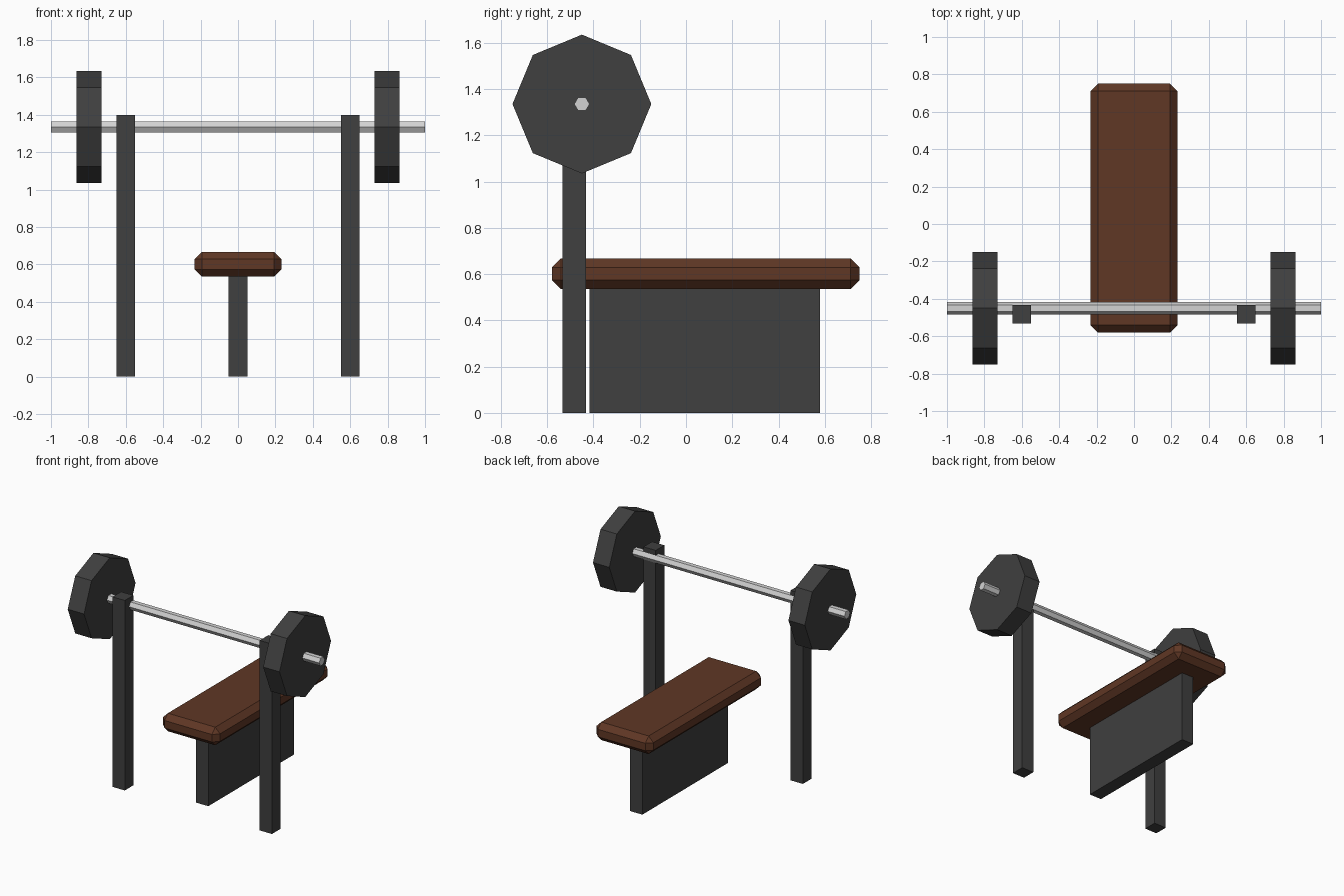
import bpy
import math

cube = bpy.data.objects.get("Cube")
if cube:
    bpy.data.objects.remove(cube, do_unlink=True)


def make_material(name, colour):
    mat = bpy.data.materials.new(name)
    mat.use_nodes = True
    rgba = (*colour, 1.0)
    mat.diffuse_color = rgba
    mat.node_tree.nodes["Principled BSDF"].inputs["Base Color"].default_value = rgba
    return mat


dark_metal = make_material("dark metal", (0.05, 0.05, 0.05))
steel = make_material("polished steel", (0.65, 0.65, 0.65))
leather = make_material("brown leather", (0.115, 0.038, 0.018))


def box(name, low, high, mat):
    """Box between two opposite corners."""
    centre = [(a + b) / 2 for a, b in zip(low, high)]
    bpy.ops.mesh.primitive_cube_add(size=1, location=centre)
    obj = bpy.context.object
    obj.name = name
    obj.scale = [b - a for a, b in zip(low, high)]
    bpy.ops.object.transform_apply(location=False, rotation=False, scale=True)
    obj.data.materials.append(mat)
    return obj


def rod(name, sides, radius, x, length, turn, mat):
    """Prism along x, on the barbell axis, turned about that axis."""
    bpy.ops.mesh.primitive_cylinder_add(
        vertices=sides, radius=radius, depth=length,
        location=(x, BAR_Y, BAR_Z), rotation=(0, math.pi / 2, 0))
    obj = bpy.context.object
    obj.name = name
    # spin the cross-section before the rod is laid on its side
    for v in obj.data.vertices:
        cx, cy = v.co.x, v.co.y
        v.co.x = cx * math.cos(turn) - cy * math.sin(turn)
        v.co.y = cx * math.sin(turn) + cy * math.cos(turn)
    obj.data.materials.append(mat)
    return obj


BAR_Y, BAR_Z = -0.45, 1.335

# Bench: chamfered pad on a single slab support
pad = box("bench_pad", (-0.232, -0.58, 0.535), (0.232, 0.75, 0.668), leather)
bevel = pad.modifiers.new("Chamfer", "BEVEL")
bevel.width = 0.039
bevel.segments = 1
box("bench_support", (-0.05, -0.417, 0), (0.05, 0.58, 0.535), dark_metal)

# Barbell with hexagonal bar
rod("barbell_bar", 6, 0.033, 0, 2.0, 0, steel)

# Rack uprights and octagonal weight plates on both sides
for side, sign in (("left", 1), ("right", -1)):
    x = sign * 0.6
    box(f"{side}_upright", (x - 0.05, -0.533, 0), (x + 0.05, -0.433, 1.4), dark_metal)
    rod(f"{side}_weight_plate", 8, 0.3, sign * 0.797, 0.133, 0, dark_metal)
